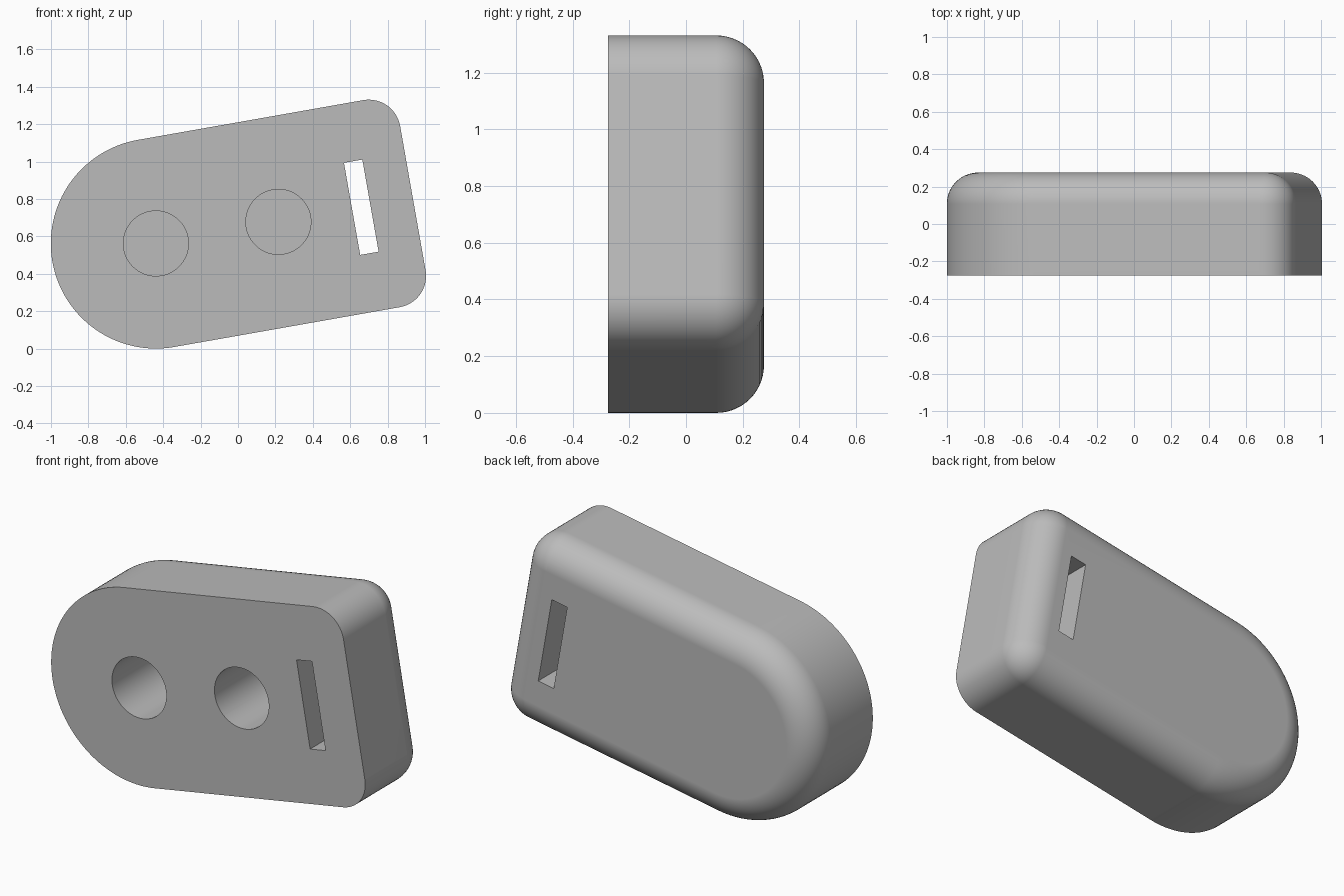
import bpy, bmesh, math
from mathutils import Matrix, Vector

if "Cube" in bpy.data.objects:
    bpy.data.objects.remove(bpy.data.objects["Cube"], do_unlink=True)

TILT = math.radians(10)
END_R, CORNER_R, FILLET = 0.562, 0.17, 0.168   # round end, corners, back edge
CORNER_X = 1.225                               # corner centres along the long axis
FRONT, BACK = -0.275, 0.275
PLACE = Matrix.Translation((-0.439, 0, 0.562)) @ Matrix.Rotation(-TILT, 4, 'Y')

grey = bpy.data.materials.new("plain grey")
grey.use_nodes = True
colour = (0.5, 0.5, 0.5, 1)
grey.diffuse_color = colour
grey.node_tree.nodes["Principled BSDF"].inputs["Base Color"].default_value = colour


def add_object(name, bm):
    bmesh.ops.recalc_face_normals(bm, faces=bm.faces)
    bm.transform(PLACE)
    mesh = bpy.data.meshes.new(name)
    bm.to_mesh(mesh)
    bm.free()
    mesh.materials.append(grey)
    obj = bpy.data.objects.new(name, mesh)
    bpy.context.collection.objects.link(obj)
    return obj


def arc(cx, cz, r, start, end, steps):
    angles = [math.radians(start + (end - start) * i / steps) for i in range(steps + 1)]
    return [(cx + r * math.cos(a), cz + r * math.sin(a)) for a in angles]


def outline(inset):
    """Rounded tongue shape, shrunk evenly by the inset."""
    cz, r = END_R - CORNER_R, CORNER_R - inset
    return (arc(0, 0, END_R - inset, 90, 270, 64)
            + arc(CORNER_X, -cz, r, -90, 0, 16)
            + arc(CORNER_X, cz, r, 0, 90, 16))


# Body: straight wall, then a quarter-round fillet onto the back
bm = bmesh.new()
levels = [(FRONT, 0)]
for i in range(15):
    a = math.pi / 2 * i / 14
    levels.append((BACK - FILLET * (1 - math.sin(a)), FILLET * (1 - math.cos(a))))
rings = [[bm.verts.new((x, y, z)) for x, z in outline(d)] for y, d in levels]
for low, high in zip(rings, rings[1:]):
    for i in range(len(low)):
        j = (i + 1) % len(low)
        bm.faces.new((low[i], low[j], high[j], high[i]))
bm.faces.new(rings[0])
bm.faces.new(rings[-1])
body = add_object("body", bm)

# Cutters: two blind round sockets in the front and a slot right through
cutters = []
HOLE_DEPTH = 0.42
for name, x in (("end_socket", 0), ("middle_socket", 0.665)):
    bm = bmesh.new()
    bmesh.ops.create_cone(bm, cap_ends=True, segments=64, radius1=0.174, radius2=0.174,
                          depth=HOLE_DEPTH * 2,
                          matrix=Matrix.Translation((x, FRONT, 0)) @ Matrix.Rotation(math.pi / 2, 4, 'X'))
    cutters.append(add_object(name, bm))
bm = bmesh.new()
bmesh.ops.create_cube(bm, size=1, matrix=Matrix.Translation((1.115, 0, 0)) @ Matrix.Diagonal((0.1, 1, 0.5, 1)))
cutters.append(add_object("strap_slot", bm))

bpy.ops.object.select_all(action='DESELECT')
bpy.context.view_layer.objects.active = body
body.select_set(True)
for cutter in cutters:
    cut = body.modifiers.new(cutter.name, 'BOOLEAN')
    cut.operation, cut.solver, cut.object = 'DIFFERENCE', 'EXACT', cutter
    bpy.ops.object.modifier_apply(modifier=cut.name)
    bpy.data.objects.remove(cutter, do_unlink=True)

# Smooth shading with crisp rims and flat faces kept flat
bpy.ops.object.shade_smooth_by_angle(angle=math.radians(30))
weighted = body.modifiers.new("flat_faces", 'WEIGHTED_NORMAL')
weighted.keep_sharp = True
